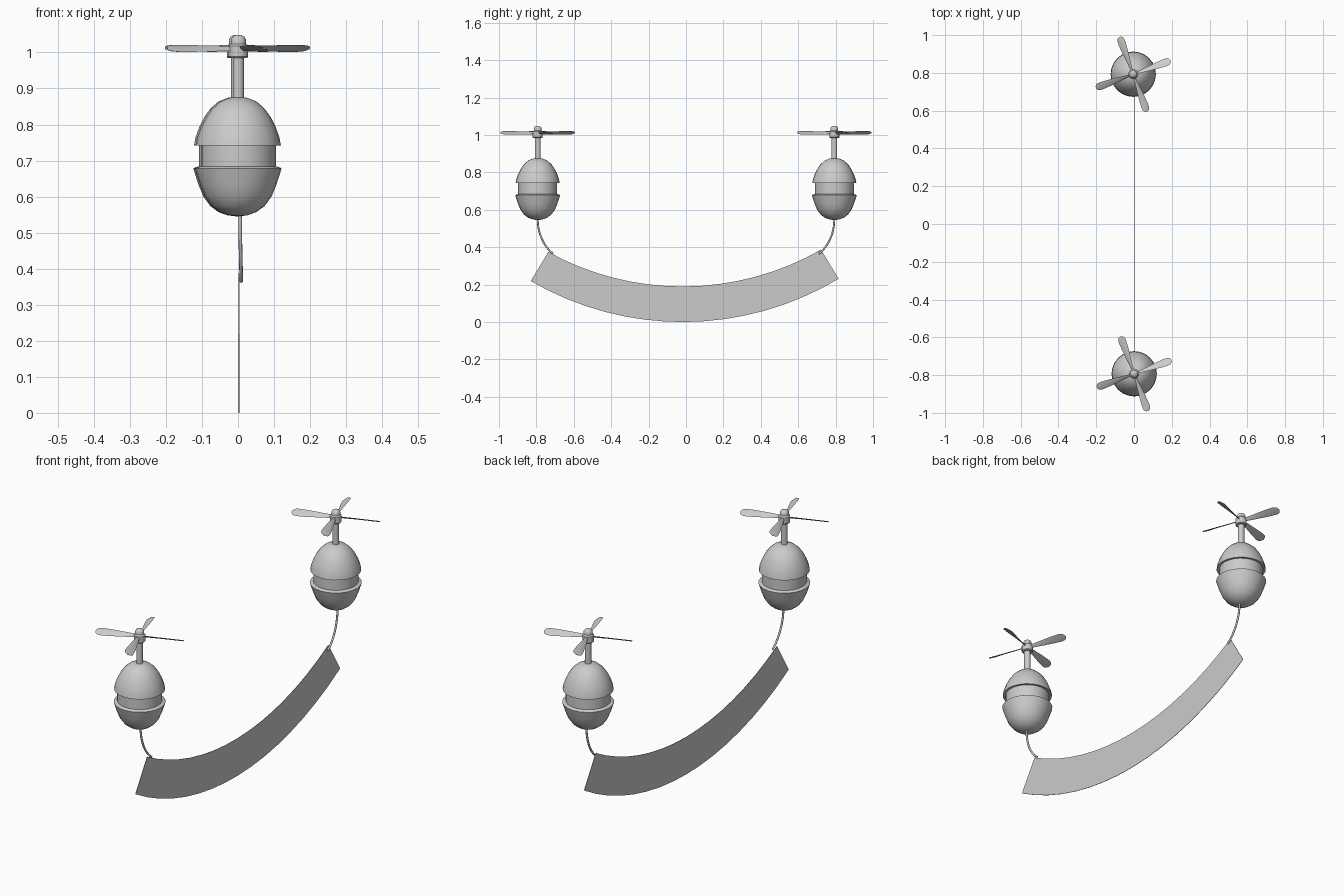
import bpy, bmesh, math
from mathutils import Vector

if "Cube" in bpy.data.objects:
    bpy.data.objects.remove(bpy.data.objects["Cube"])

grey = bpy.data.materials.new("plain grey")
grey.diffuse_color = (0.6, 0.6, 0.6, 1)
grey.use_nodes = True
grey.node_tree.nodes["Principled BSDF"].inputs["Base Color"].default_value = grey.diffuse_color


def finish(name, bm, loc=(0, 0, 0), smooth=True):
    bmesh.ops.remove_doubles(bm, verts=bm.verts, dist=1e-5)
    bmesh.ops.recalc_face_normals(bm, faces=bm.faces)
    me = bpy.data.meshes.new(name)
    bm.to_mesh(me)
    bm.free()
    me.materials.append(grey)
    ob = bpy.data.objects.new(name, me)
    ob.location = loc
    bpy.context.collection.objects.link(ob)
    if smooth:
        bpy.ops.object.select_all(action='DESELECT')
        ob.select_set(True)
        bpy.context.view_layer.objects.active = ob
        bpy.ops.object.shade_smooth_by_angle(angle=math.radians(35))
    return ob


def lathe(name, profile, loc, sides):
    bm = bmesh.new()
    vs = [bm.verts.new((r, 0, z)) for r, z in profile]
    es = [bm.edges.new(p) for p in zip(vs, vs[1:])]
    bmesh.ops.spin(bm, geom=vs + es, cent=(0, 0, 0), axis=(0, 0, 1),
                   angle=2 * math.pi, steps=sides)
    return finish(name, bm, loc)


# Egg: lower cup, recessed waist, overhanging upper cap
EGG = [(0, .545), (.025, .548), (.05, .557), (.073, .574), (.092, .6),
       (.106, .634), (.12, .678), (.115, .681), (.104, .684), (.104, .744),
       (.118, .742), (.114, .764), (.104, .792), (.09, .82), (.073, .844),
       (.05, .864), (.025, .874), (0, .877)]
SHAFT = [(0, .86), (.0155, .86), (.0155, .99), (0, .99)]
HUB = [(0, .984), (.024, .984), (.027, .988), (.027, 1.018), (.021, 1.024),
       (.021, 1.036), (.016, 1.044), (.008, 1.048), (0, 1.049)]


# Propeller: four twisted, round-tipped blades
# stations: radius, half width, pitch in degrees
STATIONS = [(.015, .008, 50), (.05, .011, 42), (.09, .015, 34),
            (.14, .020, 28), (.18, .0225, 25), (.195, .021, 24),
            (.205, .015, 24), (.21, .006, 24)]


def propeller(loc):
    bm = bmesh.new()
    for k in range(4):
        a = math.radians(20 + 90 * k)
        u = Vector((math.cos(a), math.sin(a), 0))
        v = Vector((-math.sin(a), math.cos(a), 0))
        rings = []
        for r, w, pitch in STATIONS:
            p = math.radians(pitch)
            across = v * math.cos(p) - Vector((0, 0, math.sin(p)))
            normal = u.cross(across)
            rings.append([bm.verts.new(u * r + across * w * s + normal * t)
                          for s, t in ((-1, 0), (0, .003), (1, 0), (0, -.002))])
        for A, B in zip(rings, rings[1:]):
            for i in range(4):
                j = (i + 1) % 4
                bm.faces.new((A[i], A[j], B[j], B[i]))
        bm.faces.new(rings[0])
        bm.faces.new(rings[-1])
    return finish("propeller", bm, loc)


# Cord from egg to banner corner
def cord(side, x):
    cu = bpy.data.curves.new("cord", 'CURVE')
    cu.dimensions = '3D'
    cu.bevel_depth = .005
    cu.bevel_resolution = 2
    cu.resolution_u = 10
    sp = cu.splines.new('BEZIER')
    sp.bezier_points.add(1)
    data = [((x, .793, .55), (x, .793, .6), (x, .793, .46)),
            ((.009, .71, .365), (.009, .75, .395), (.009, .69, .35))]
    for bp, (co, hl, hr) in zip(sp.bezier_points, data):
        bp.co, bp.handle_left, bp.handle_right = [
            (p[0], p[1] * side, p[2]) for p in (co, hl, hr)]
    cu.use_fill_caps = True
    cu.materials.append(grey)
    ob = bpy.data.objects.new("cord", cu)
    bpy.context.collection.objects.link(ob)


for side, x in ((-1, .001), (1, -.004)):
    base = (x, side * .793, 0)
    lathe("egg", EGG, base, 24)
    lathe("shaft", SHAFT, base, 16)
    lathe("hub", HUB, base, 16)
    propeller((x, side * .793, 1.011))
    cord(side, .006)

# Curved hanging banner, a thin sheet along an arc
bm = bmesh.new()
N = 16


def arc(t, radius, end, bottom):
    a = math.radians(end) * t
    y = radius * math.sin(a) - .007
    return y, bottom + radius * (1 - math.cos(a)) + .006 * t


columns = []
for i in range(N + 1):
    t = 2 * i / N - 1
    lo, hi = arc(t, 1.617, 30.6, .0), arc(t, 1.49, 29.3, .19)
    columns.append([bm.verts.new((x, *p)) for x, p in
                    ((.002, lo), (.002, hi), (.004, hi), (.004, lo))])
for A, B in zip(columns, columns[1:]):
    for i in range(4):
        j = (i + 1) % 4
        bm.faces.new((A[i], A[j], B[j], B[i]))
bm.faces.new(columns[0])
bm.faces.new(columns[-1])
finish("banner", bm, smooth=False)
